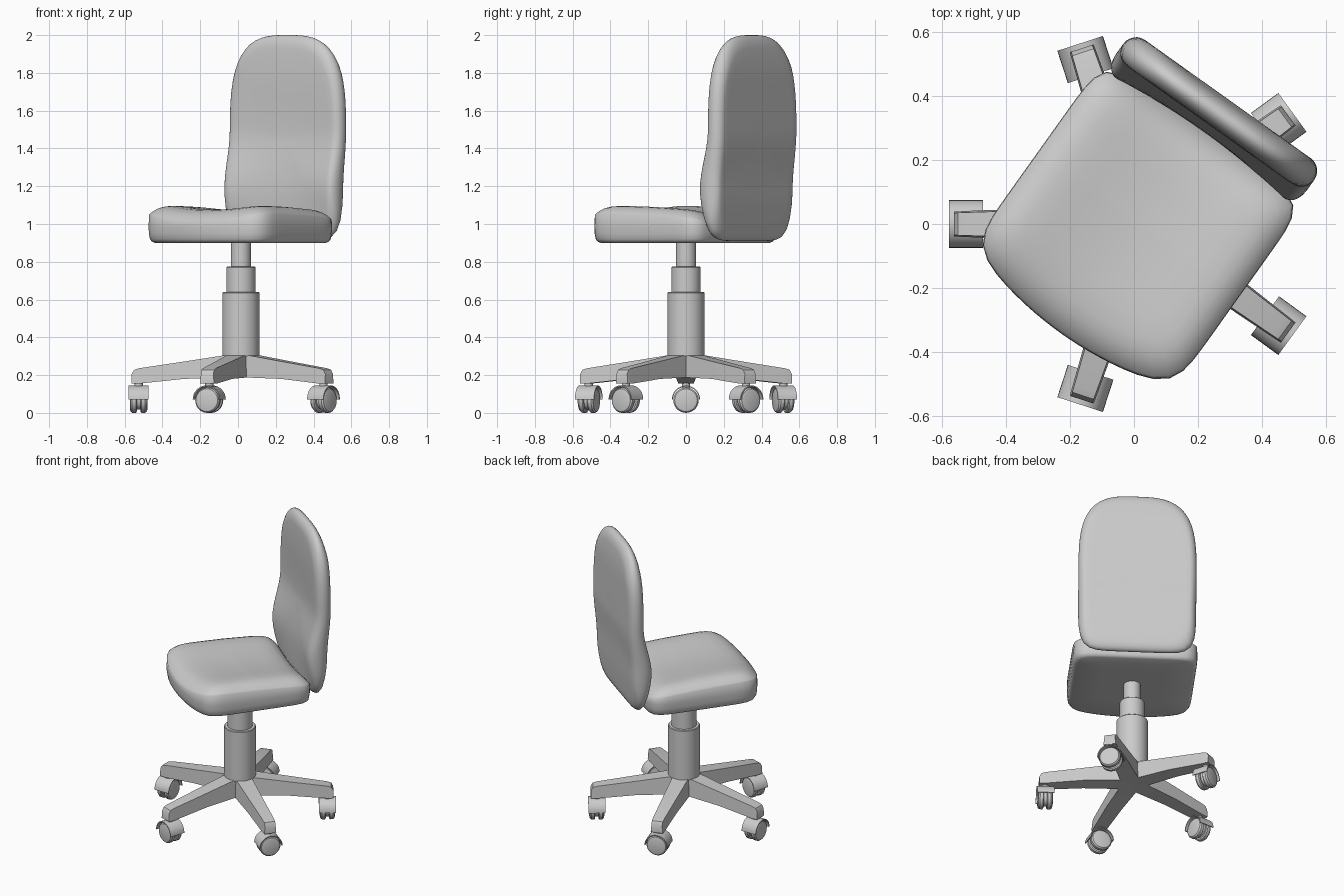
import bpy, bmesh, math
from math import sin, cos, pi, radians
from mathutils import Matrix, Vector

if "Cube" in bpy.data.objects:
    bpy.data.objects.remove(bpy.data.objects["Cube"])

AXIS = Matrix.Translation((0.015, 0, 0))             # column axis
TURN = AXIS @ Matrix.Rotation(radians(-35.5), 4, "Z")  # swivelled upper half

grey = bpy.data.materials.new("plain_grey")
grey.use_nodes = True
grey.diffuse_color = (0.6, 0.6, 0.6, 1)
grey.node_tree.nodes["Principled BSDF"].inputs["Base Color"].default_value = (0.6, 0.6, 0.6, 1)


def finish(name, bm, matrix, angle=35):
    bmesh.ops.recalc_face_normals(bm, faces=bm.faces)
    bm.transform(matrix)
    mesh = bpy.data.meshes.new(name)
    bm.to_mesh(mesh)
    bm.free()
    mesh.materials.append(grey)
    ob = bpy.data.objects.new(name, mesh)
    bpy.context.collection.objects.link(ob)
    bpy.context.view_layer.objects.active = ob
    bpy.ops.object.select_all(action="DESELECT")
    ob.select_set(True)
    bpy.ops.object.shade_smooth_by_angle(angle=radians(angle))
    return ob


def loft(bm, rings, closed=True):
    """Skin a list of point rings and cap both ends."""
    rows = [[bm.verts.new(p) for p in ring] for ring in rings]
    for a, b in zip(rows, rows[1:]):
        for i in range(len(a)):
            j = (i + 1) % len(a)
            bm.faces.new((a[i], a[j], b[j], b[i]))
    bm.faces.new(rows[0])
    bm.faces.new(rows[-1])


def lathe(bm, profile, n=32):
    """Solid of revolution about z from (radius, height) pairs."""
    loft(bm, [[(r * cos(2 * pi * i / n), r * sin(2 * pi * i / n), z) for i in range(n)]
              for r, z in profile])


def squircle(a, n):
    r = (abs(cos(a)) ** n + abs(sin(a)) ** n) ** (-1 / n)
    return r * cos(a), r * sin(a)


def smooth_lookup(keys, z):
    z = min(max(z, keys[0][0]), keys[-1][0])
    for a, b in zip(keys, keys[1:]):
        if z <= b[0]:
            k = (z - a[0]) / (b[0] - a[0])
            k = k * k * (3 - 2 * k)
            return [p + (q - p) * k for p, q in zip(a[1:], b[1:])]


STEPS = 72
ANGLES = [2 * pi * i / STEPS for i in range(STEPS)]


# Seat cushion: bowed front edge, dished and crowned top
def seat_ring(scale, height):
    ring = []
    for a in ANGLES:
        p, q = squircle(a, 9)
        v = q * 0.355
        if q < 0:
            v += q * 0.065 * (1 - p * p)
        u, v = 0.388 * p * scale, v * scale
        ring.append((u, v, height(u, v, scale)))
    return ring


def seat_top(u, v, s):
    dish = 1.07 + 0.05 * (u / 0.39) ** 2 - 0.06 * max(v, 0) + 0.03 * max(-v, 0)
    return dish - 0.075 * s ** 8


bm = bmesh.new()
rings = [seat_ring(s, lambda u, v, s, z=z: z)
         for s, z in ((0.5, 0.9), (0.93, 0.9), (0.965, 0.907), (0.985, 0.92), (0.997, 0.95), (1, 0.985))]
rings += [seat_ring(s, seat_top) for s in (0.995, 0.98, 0.95, 0.9, 0.83, 0.74, 0.6, 0.45, 0.3, 0.15, 0.03)]
finish("seat", bm_seat := bm, TURN, 60) if loft(bm, rings) is None else None

# Backrest: arched outline with a lumbar bulge; keys are height, centre depth, thickness, hollow
BACK = ((0.91, 0.40, 0.08, 0.0), (1.18, 0.39, 0.135, 0.03), (1.5, 0.43, 0.1, 0.01),
        (1.8, 0.43, 0.1, 0.0), (2.0, 0.425, 0.08, 0.0))


def back_ring(scale, side):
    ring = []
    for a in ANGLES:
        p, q = squircle(a, 3.2 if sin(a) > 0 else 7)
        u = p * 0.367 * scale
        z = 1.45 + q * scale * (0.55 if q > 0 else 0.54)
        mid, thick, hollow = smooth_lookup(BACK, z)
        v = mid + side * thick / 2
        if side < 0:
            v -= side * hollow * (1 - (u / 0.367) ** 2)
        ring.append((u, v, z))
    return ring


bm = bmesh.new()
rim = [(1 - 0.13 * (1 - cos(t)), sin(t)) for t in (-pi / 2 + pi * i / 12 for i in range(13))]
inner = (0.03, 0.2, 0.4, 0.55, 0.68, 0.79)
loft(bm, [back_ring(s, -1) for s in inner] + [back_ring(s, d) for s, d in rim]
     + [back_ring(s, 1) for s in reversed(inner)])
finish("backrest", bm, TURN, 60)

# Telescopic column
for name, r, low, high in (("column_sleeve", 0.098, 0.2, 0.64), ("column_middle", 0.077, 0.6, 0.775),
                           ("column_piston", 0.053, 0.75, 0.91)):
    bm = bmesh.new()
    lathe(bm, ((r, max(low, 0.3)), (r, high - 0.004), (r - 0.004, high)), 40)
    finish(name, bm, AXIS)

# Five-star base with twin-wheel casters whose axles point outward
LEG = ((0.0, 0.19, 0.318, 0.06), (0.3, 0.18, 0.272, 0.05), (0.54, 0.155, 0.236, 0.041),
       (0.565, 0.155, 0.228, 0.04), (0.578, 0.155, 0.205, 0.039))
for i in range(5):
    spin = AXIS @ Matrix.Rotation(radians(36 + 72 * i), 4, "Z")
    bm = bmesh.new()
    loft(bm, [[(x, -w, low), (x, w, low), (x, w * 0.88, top), (x, -w * 0.88, top)]
              for x, low, top, w in LEG])
    finish(f"base_leg_{i + 1}", bm, spin, 30)

    axle = spin @ Matrix.Translation((0.541, 0, 0.067)) @ Matrix.Rotation(pi / 2, 4, "Y")
    bm = bmesh.new()
    for side in (-1, 1):
        lathe(bm, [(r, side * z) for r, z in ((0.06, 0.01), (0.067, 0.015), (0.067, 0.034),
                                              (0.06, 0.043), (0.045, 0.047))], 28)
    finish(f"caster_wheels_{i + 1}", bm, axle)

    # Half-round hood over the wheels, central web and stem
    bm = bmesh.new()
    arc = [pi * k / 16 for k in range(17)]
    section = [(0.075 * cos(a), 0.075 * sin(a)) for a in arc]
    section += [(0.069 * cos(a), 0.069 * sin(a)) for a in reversed(arc)]
    rows = [[bm.verts.new((x, y, z)) for y, z in section] for x in (-0.053, 0.053)]
    n = len(section)
    for k in range(n):
        j = (k + 1) % n
        bm.faces.new((rows[0][k], rows[0][j], rows[1][j], rows[1][k]))
    for row in rows:
        for k in range(16):
            bm.faces.new((row[k], row[k + 1], row[n - 2 - k], row[n - 1 - k]))
    finish(f"caster_hood_{i + 1}", bm, spin @ Matrix.Translation((0.541, 0, 0.07)))

    bm = bmesh.new()
    lathe(bm, ((0.05, -0.012), (0.05, 0.012)), 24)
    finish(f"caster_web_{i + 1}", bm, axle)
    bm = bmesh.new()
    lathe(bm, ((0.022, 0.12), (0.022, 0.17)), 16)
    finish(f"caster_stem_{i + 1}", bm, spin @ Matrix.Translation((0.541, 0, 0)))
